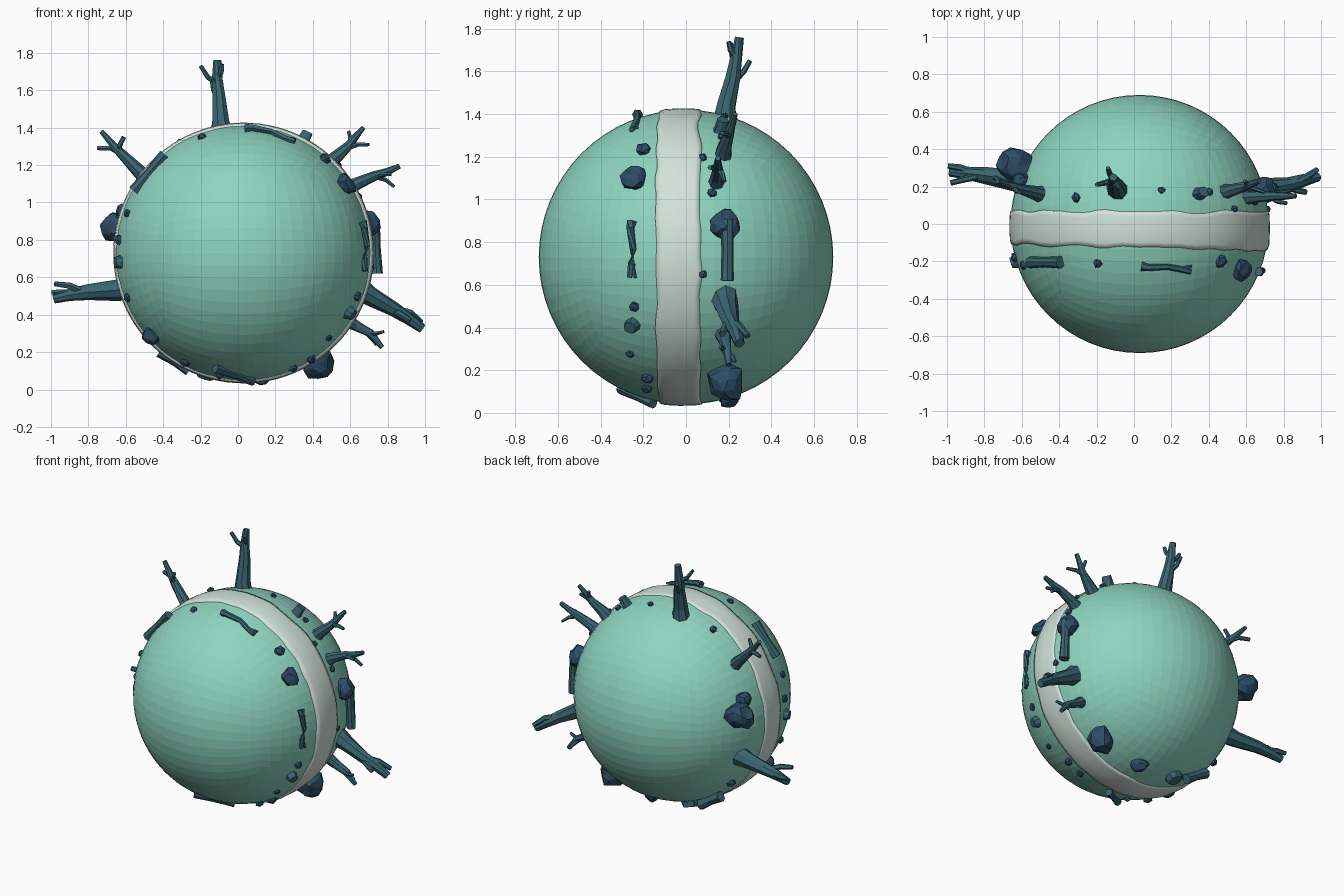
import bpy, bmesh, math, random
from mathutils import Vector, noise

random.seed(4)
C = Vector((0.03, 0, 0.73))
R = 0.69


def material(name, rgb):
    m = bpy.data.materials.new(name)
    m.diffuse_color = (*rgb, 1)
    return m


GRASS = material("grass", (0.27, 0.66, 0.52))
PATH = material("path", (0.64, 0.77, 0.71))
WOOD = material("wood", (0.04, 0.13, 0.16))
STONE = material("stone", (0.025, 0.075, 0.13))


def finish(bm, name, mat, smooth=False):
    bmesh.ops.recalc_face_normals(bm, faces=bm.faces)
    for f in bm.faces:
        f.smooth = smooth
    me = bpy.data.meshes.new(name)
    bm.to_mesh(me)
    bm.free()
    me.materials.append(mat)
    ob = bpy.data.objects.new(name, me)
    bpy.context.collection.objects.link(ob)
    return ob


def surf(x, y, z, h=0.0):
    """Point on the globe at depth y, in the direction of (x, z), raised by h."""
    a = math.atan2(z - C.z, x - C.x)
    r = math.sqrt(R * R - y * y)
    p = Vector((r * math.cos(a), y, r * math.sin(a)))
    return C + p * (1 + h / R)


def tube(bm, pts, radii, sides=7):
    """Tapered faceted limb through the points."""
    pts = [Vector(p) for p in pts]
    rings = []
    for i, p in enumerate(pts):
        d = pts[min(i + 1, len(pts) - 1)] - pts[max(i - 1, 0)]
        q = d.to_track_quat('Z', 'Y')
        rings.append([bm.verts.new(p + q @ Vector((math.cos(t), math.sin(t), 0)) * radii[i]
                                   * random.uniform(0.9, 1.1))
                      for t in (2 * math.pi * k / sides for k in range(sides))])
    for a, b in zip(rings, rings[1:]):
        for k in range(sides):
            n = (k + 1) % sides
            bm.faces.new((a[k], a[n], b[n], b[k]))
    bm.faces.new(rings[0][::-1])
    bm.faces.new(rings[-1])


def tree(name, trunk, radii, branches, br=0.018):
    bm = bmesh.new()
    tube(bm, trunk, radii, 8)
    for b in branches:
        tube(bm, b, [br * (1 - 0.35 * i / (len(b) - 1)) for i in range(len(b))], 6)
    finish(bm, name, WOOD)


def rock(name, x, y, z, size, h=0.0):
    """Faceted lump; size is (tangent, depth, radial) half extents."""
    bm = bmesh.new()
    bmesh.ops.create_icosphere(bm, subdivisions=2 if max(size) > 0.045 else 1, radius=1)
    off = Vector([random.uniform(0, 50) for _ in range(3)])
    p = surf(x, y, z, h)
    q = (p - C).to_track_quat('Z', 'Y')
    for v in bm.verts:
        s = 1 + 0.35 * noise.noise(v.co * 1.3 + off)
        v.co = p + q @ Vector((v.co.x * size[0], v.co.y * size[1], v.co.z * size[2])) * s
    finish(bm, name, STONE)


def log(name, a, b, r, h):
    """Fallen trunk lying between two surface points."""
    bm = bmesh.new()
    p, q = surf(*a, h), surf(*b, h)
    tube(bm, [p, p.lerp(q, 0.5), q], [r, r * 0.85, r * 0.95], 8)
    finish(bm, name, WOOD)


def stick(name, a, b, h=0.015):
    """Thin fallen branch with a knobbly end and a twig."""
    p, q = surf(*a, h), surf(*b, h)
    up = (p.lerp(q, 0.5) - C).normalized()
    side = up.cross((q - p).normalized()) * 0.03
    pts = [p, p.lerp(q, 0.12) + up * 0.01, p.lerp(q, 0.5) + side * 0.6 + up * 0.012,
           p.lerp(q, 0.75) + side * 0.3, q]
    bm = bmesh.new()
    tube(bm, pts, [0.026, 0.019, 0.016, 0.018, 0.013], 6)
    tube(bm, [pts[3], q + side], [0.012, 0.008], 5)
    finish(bm, name, WOOD)


def stump(name, x, y, z, r, h):
    bm = bmesh.new()
    tube(bm, [surf(x, y, z, t) for t in (-0.03, 0.005, h)], [r * 1.25, r, r * 0.85], 9)
    finish(bm, name, WOOD)


# Globe: subdivided cube pushed out to a sphere
bm = bmesh.new()
bmesh.ops.create_cube(bm, size=2)
bmesh.ops.subdivide_edges(bm, edges=bm.edges[:], cuts=15, use_grid_fill=True)
for v in bm.verts:
    v.co = C + Vector([math.tan(c * math.pi / 4) for c in v.co]).normalized() * R
finish(bm, "globe", GRASS)

# Path: wavy raised strip round the globe
bm = bmesh.new()
N = 96
rings = []
for i in range(N):
    a = 2 * math.pi * i / N
    u = Vector((math.cos(a), 0, math.sin(a)))
    y0 = -0.125 - 0.015 * u.x + 0.016 * noise.noise(u * 5)
    y1 = 0.068 + 0.016 * noise.noise(u * 5 + Vector((9, 9, 9)))
    prof = [(y0, 0.65), (y0, math.sqrt(R * R - y0 * y0) + 0.006), (y0 + 0.025, 0.693), (-0.03, 0.697),
            (y1 - 0.025, 0.695), (y1, math.sqrt(R * R - y1 * y1) + 0.005), (y1, 0.65)]
    rings.append([bm.verts.new(C + u * r + Vector((0, y, 0))) for y, r in prof])
for i in range(N):
    a, b = rings[i], rings[(i + 1) % N]
    for k in range(len(a)):
        n = (k + 1) % len(a)
        bm.faces.new((a[k], a[n], b[n], b[k]))
finish(bm, "path", PATH, True)

# Dead trees standing behind the path
tree("tree_top", [(-0.085, 0.18, 1.36), (-0.09, 0.19, 1.44), (-0.1, 0.22, 1.57), (-0.11, 0.235, 1.66), (-0.11, 0.25, 1.76)],
     [0.062, 0.048, 0.036, 0.029, 0.02],
     [[(-0.1, 0.22, 1.55), (-0.13, 0.27, 1.6), (-0.14, 0.3, 1.65)],
      [(-0.11, 0.235, 1.64), (-0.16, 0.22, 1.67), (-0.2, 0.21, 1.73)],
      [(-0.11, 0.24, 1.66), (-0.09, 0.21, 1.7), (-0.085, 0.2, 1.74)]])
tree("tree_upper_left", [(-0.47, 0.15, 1.11), (-0.53, 0.17, 1.17), (-0.62, 0.19, 1.26), (-0.67, 0.21, 1.31), (-0.73, 0.23, 1.38)],
     [0.05, 0.038, 0.027, 0.02, 0.014],
     [[(-0.62, 0.19, 1.26), (-0.68, 0.22, 1.29), (-0.75, 0.25, 1.29)],
      [(-0.62, 0.19, 1.26), (-0.635, 0.18, 1.3), (-0.61, 0.17, 1.35)]])
tree("tree_lower_left", [(-0.57, 0.22, 0.54), (-0.65, 0.235, 0.53), (-0.8, 0.26, 0.52), (-0.9, 0.27, 0.505), (-0.985, 0.28, 0.485)],
     [0.065, 0.053, 0.042, 0.034, 0.025],
     [[(-0.82, 0.26, 0.52), (-0.9, 0.24, 0.555), (-0.98, 0.22, 0.565)],
      [(-0.86, 0.27, 0.51), (-0.93, 0.3, 0.52), (-0.995, 0.31, 0.52)]], 0.022)
tree("tree_upper_right", [(0.46, 0.17, 1.18), (0.52, 0.18, 1.24), (0.59, 0.2, 1.3), (0.62, 0.21, 1.34), (0.67, 0.23, 1.4)],
     [0.045, 0.035, 0.026, 0.02, 0.014],
     [[(0.58, 0.2, 1.29), (0.64, 0.19, 1.31), (0.7, 0.17, 1.31)],
      [(0.6, 0.2, 1.32), (0.6, 0.22, 1.35), (0.59, 0.23, 1.38)]], 0.015)
tree("tree_right", [(0.57, 0.14, 1.06), (0.64, 0.145, 1.1), (0.73, 0.15, 1.14), (0.8, 0.15, 1.165), (0.865, 0.15, 1.195)],
     [0.045, 0.033, 0.026, 0.02, 0.014],
     [[(0.73, 0.15, 1.14), (0.79, 0.17, 1.12), (0.835, 0.18, 1.085)],
      [(0.72, 0.15, 1.14), (0.77, 0.12, 1.15), (0.82, 0.11, 1.15)]], 0.015)
tree("tree_lower_right", [(0.64, 0.18, 0.54), (0.71, 0.19, 0.5), (0.83, 0.21, 0.43), (0.91, 0.235, 0.38), (0.985, 0.25, 0.325)],
     [0.065, 0.053, 0.04, 0.032, 0.024],
     [[(0.84, 0.21, 0.43), (0.92, 0.25, 0.41), (0.98, 0.29, 0.36)],
      [(0.8, 0.21, 0.44), (0.87, 0.18, 0.4), (0.92, 0.17, 0.37)]], 0.022)
tree("tree_small_right", [(0.57, 0.17, 0.38), (0.63, 0.18, 0.34), (0.71, 0.19, 0.3), (0.77, 0.2, 0.225)],
     [0.042, 0.03, 0.023, 0.013],
     [[(0.69, 0.19, 0.3), (0.74, 0.17, 0.3), (0.78, 0.16, 0.31)],
      [(0.69, 0.19, 0.3), (0.73, 0.22, 0.26), (0.74, 0.23, 0.24)]], 0.014)

# Fallen logs, sticks and stumps
log("log_upper_left", (-0.59, -0.2, 1.08), (-0.41, -0.2, 1.28), 0.033, 0.015)
log("log_right", (0.74, 0.18, 0.91), (0.74, 0.18, 0.62), 0.034, 0.055)
log("log_lower_left", (-0.43, 0.2, 0.19), (-0.28, 0.2, 0.06), 0.035, 0.03)
log("log_bottom", (-0.13, -0.3, 0.08), (0.08, -0.15, 0.04), 0.025, 0.015)
stick("stick_top", (0.04, -0.22, 1.42), (0.31, -0.25, 1.34))
stick("stick_right", (0.72, -0.25, 0.91), (0.70, -0.26, 0.63))
for i, s in enumerate([(0.37, 0.16, 1.37, 0.034, 0.06), (-0.18, 0.19, 0.05, 0.055, 0.035),
                       (0.63, -0.25, 0.39, 0.035, 0.035), (-0.66, -0.2, 0.68, 0.035, 0.03)]):
    stump("stump_%d" % i, *s)

# Boulders
rock("boulder_left", -0.72, 0.29, 0.88, (0.085, 0.085, 0.11), 0.06)
rock("boulder_left_small", -0.66, 0.22, 0.96, (0.05, 0.05, 0.045), 0.02)
rock("boulder_bottom_right", 0.45, 0.17, 0.11, (0.08, 0.09, 0.10), 0.03)
rock("boulder_front_right", 0.58, -0.24, 1.1, (0.06, 0.06, 0.045), 0.01)
rock("boulder_right", 0.71, 0.18, 0.88, (0.07, 0.075, 0.06), 0.02)
rock("boulder_bottom", 0.13, 0.2, 0.04, (0.055, 0.045, 0.04), 0.01)
rock("boulder_lower_left", -0.47, -0.22, 0.28, (0.055, 0.05, 0.045), 0.01)

# Pebbles
pebbles = [(0.63, -0.24, 0.5, 0.026), (0.5, -0.26, 0.26, 0.02), (0.4, -0.18, 0.15, 0.03),
           (0.3, -0.18, 0.1, 0.025), (0.48, -0.2, 1.25, 0.036), (-0.2, -0.21, 1.37, 0.024),
           (0.15, 0.18, 1.4, 0.02), (-0.32, 0.14, 1.34, 0.026), (0.43, 0.17, 1.33, 0.022),
           (0.54, 0.08, 1.2, 0.02), (0.7, 0.08, 0.65, 0.02), (-0.29, -0.2, 0.13, 0.028),
           (-0.62, -0.2, 0.48, 0.025), (-0.51, 0.2, 0.3, 0.03), (-0.65, -0.18, 0.8, 0.028),
           (-0.62, -0.22, 0.95, 0.024), (-0.1, -0.18, 0.05, 0.022), (0.62, 0.12, 1.02, 0.024)]
for i, (x, y, z, r) in enumerate(pebbles):
    rock("pebble_%d" % i, x, y, z, (r * 1.1, r, r * 0.85), 0.005)
